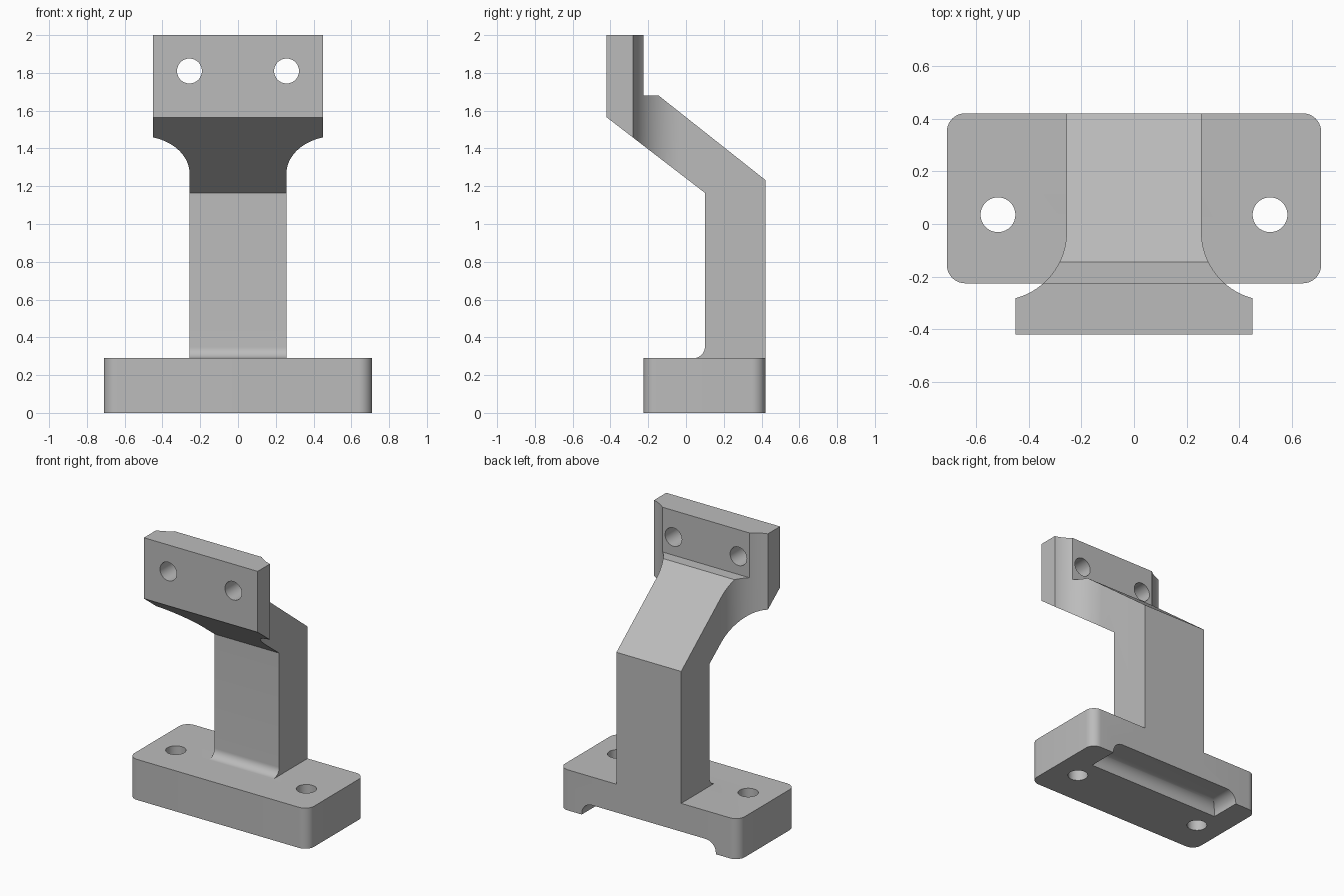
import bpy
import bmesh
from math import sin, cos, pi, radians

cube = bpy.data.objects.get("Cube")
if cube:
    bpy.data.objects.remove(cube, do_unlink=True)

grey = bpy.data.materials.new("plain grey")
grey.use_nodes = True
colour = (0.5, 0.5, 0.5, 1)
grey.diffuse_color = colour
grey.node_tree.nodes["Principled BSDF"].inputs["Base Color"].default_value = colour


def arc(cx, cy, r, start, end, steps=16):
    angles = [radians(start + (end - start) * i / steps) for i in range(steps + 1)]
    return [(cx + r * cos(a), cy + r * sin(a)) for a in angles]


def finish(name, bm):
    bmesh.ops.recalc_face_normals(bm, faces=bm.faces)
    mesh = bpy.data.meshes.new(name)
    bm.to_mesh(mesh)
    bm.free()
    mesh.materials.append(grey)
    obj = bpy.data.objects.new(name, mesh)
    bpy.context.collection.objects.link(obj)
    return obj


def prism_mesh(points, axis, low, high):
    """Extrude a flat outline along the x, y or z axis."""
    place = {"x": lambda u, v: (low, u, v),
             "y": lambda u, v: (u, low, v),
             "z": lambda u, v: (u, v, low)}[axis]
    bm = bmesh.new()
    face = bm.faces.new([bm.verts.new(place(u, v)) for u, v in points])
    out = bmesh.ops.extrude_face_region(bm, geom=[face])
    move = [high - low if a == axis else 0 for a in "xyz"]
    verts = [g for g in out["geom"] if isinstance(g, bmesh.types.BMVert)]
    bmesh.ops.translate(bm, verts=verts, vec=move)
    return bm


def prism(name, points, axis, low, high):
    return finish(name, prism_mesh(points, axis, low, high))


def combine(target, tool, operation):
    """Apply a boolean and discard the tool."""
    bpy.context.view_layer.objects.active = target
    mod = target.modifiers.new("boolean", "BOOLEAN")
    mod.operation = operation
    mod.solver = "EXACT"
    mod.object = tool
    bpy.ops.object.modifier_apply(modifier=mod.name)
    bpy.data.objects.remove(tool, do_unlink=True)


# Arm: bent side profile with a fillet at the foot
back, front = 0.42, -0.42
profile = [(back, 0.2), (back, 1.233), (-0.145, 1.68), (-0.225, 1.68),
           (-0.225, 2), (front, 2), (front, 1.565), (0.1, 1.165)]
profile += arc(0.04, 0.35, 0.06, 0, -90, 10) + [(0.04, 0.2)]
bracket = prism("bracket", profile, "x", -0.6, 0.6)

# Arm plan: narrow post flaring to the wide head
flare = arc(0.516, -0.03, 0.26, 180, 255.3, 24)
half = [(0.256, 0.6)] + flare + [(0.45, -0.6)]
plan = half + [(-x, y) for x, y in reversed(half)]
combine(bracket, prism("arm_plan", plan, "z", 0, 2.2), "INTERSECT")

# Base: block with rounded upright corners
r = 0.07
x, y0 = 0.71 - r, -0.225 + r
y1 = back - r
outline = (arc(x, y1, r, 0, 90, 10) + arc(-x, y1, r, 90, 180, 10)
           + arc(-x, y0, r, 180, 270, 10) + arc(x, y0, r, 270, 360, 10))
combine(bracket, prism("base", outline, "z", 0, 0.29), "UNION")

# Pocket under the base, open at the back, with filleted ceiling
pocket = [(-0.53, 0.2), (0.53, 0.2), (0.53, 0.6), (-0.53, 0.6)]
bm = prism_mesh(pocket, "z", -0.1, 0.088)
edges = [e for e in bm.edges
         if all(v.co.z > 0 for v in e.verts) and any(v.co.y < 0.3 for v in e.verts)]
bmesh.ops.bevel(bm, geom=edges, offset=0.08, segments=10, profile=0.5, affect="EDGES")
combine(bracket, finish("pocket", bm), "DIFFERENCE")

# Screw holes through base and head
for side in (-1, 1):
    for name, centre, axis, low, high in (
            ("base_hole", (side * 0.516, 0.035), "z", -0.1, 0.4),
            ("head_hole", (side * 0.257, 1.81), "y", -0.6, 0)):
        ring = arc(*centre, 0.066, 0, 360, 40)[:-1]
        combine(bracket, prism(name, ring, axis, low, high), "DIFFERENCE")

# Smooth the rounds, keep the corners crisp
bpy.ops.object.select_all(action="DESELECT")
bracket.select_set(True)
bpy.context.view_layer.objects.active = bracket
bpy.ops.object.shade_smooth_by_angle(angle=radians(25))
